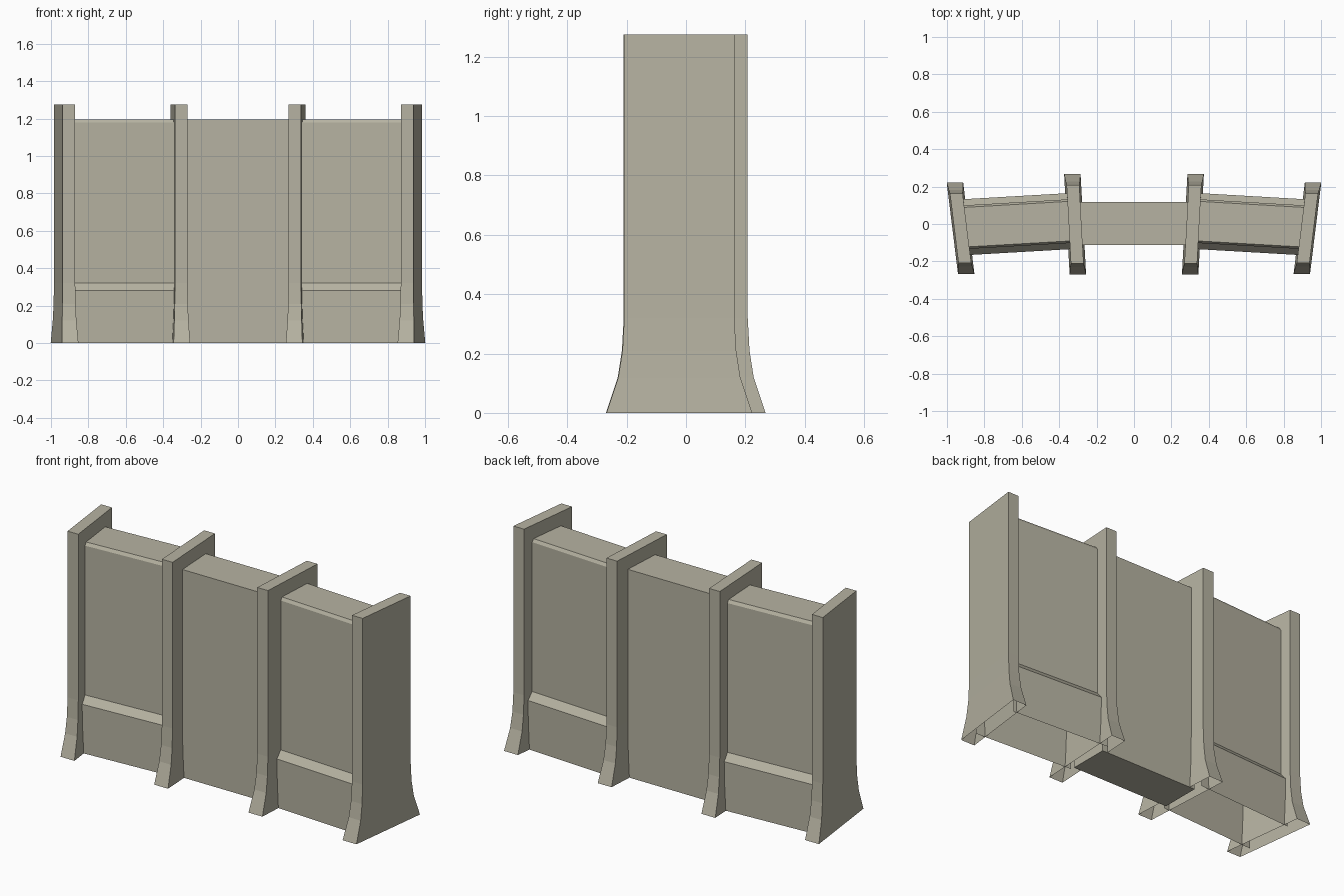
import bpy, bmesh

if "Cube" in bpy.data.objects:
    bpy.data.objects.remove(bpy.data.objects["Cube"])

stone = bpy.data.materials.new("beige stone")
stone.diffuse_color = (0.47, 0.45, 0.36, 1)
stone.use_nodes = True
stone.node_tree.nodes["Principled BSDF"].inputs["Base Color"].default_value = stone.diffuse_color


def make(name, rings, close_bottom=False, cap_top=False, wrap=True):
    """Skin a list of equal-length point rings."""
    bm = bmesh.new()
    vs = [[bm.verts.new(p) for p in r] for r in rings]
    n = len(vs[0])
    for a, b in zip(vs, vs[1:]):
        for i in range(n if wrap else n - 1):
            j = (i + 1) % n
            bm.faces.new((a[i], a[j], b[j], b[i]))
    if close_bottom:
        bm.faces.new(vs[0][::-1])
    if cap_top:
        bm.faces.new(vs[-1])
    # outward from the middle of the model part
    mid = sum((v.co for v in bm.verts), bm.verts[:][0].co * 0) / len(bm.verts)
    bm.normal_update()
    for f in bm.faces:
        if (f.calc_center_median() - mid).dot(f.normal) < 0:
            f.normal_flip()
    me = bpy.data.meshes.new(name)
    bm.to_mesh(me)
    bm.free()
    me.materials.append(stone)
    ob = bpy.data.objects.new(name, me)
    bpy.context.collection.objects.link(ob)
    return ob


# flare of the foot: height, extra reach front and back, extra half width
FLARE = [(0, 0.06, 0.01), (0.12, 0.02, 0.004), (0.21, 0.006, 0.001),
         (0.32, 0, 0), (1.275, 0, 0)]


def buttress(name, s, x0, slope, front, back):
    """Upright rib with flared foot, splayed outward to the back, open below."""
    rings = []
    for z, reach, wide in FLARE:
        h = 0.034 + wide
        f, b = front - reach, back + reach
        rings.append([(s * (x0 + slope * y + dx), y, z)
                      for dx, y in ((-h, f), (h, f), (h, b), (-h, b))])
    make(name, rings, cap_top=True)


# side panel section: half thickness, height (plinth, ledge, bevelled top)
SECTION = [(0.15, 0), (0.15, 0.28), (0.117, 0.32), (0.117, 1.178), (0.106, 1.195)]
outline = [(-t, z) for t, z in SECTION] + [(t, z) for t, z in reversed(SECTION)]


def side_panel(name, s):
    """Wall panel angled back slightly, open at the bottom and ends."""
    rings = []
    for x in (0.315, 0.925):
        yc = 0.0155 - 0.0577 * (x - 0.34)
        rings.append([(s * x, yc + y, z) for y, z in outline])
    make(name, rings, wrap=False)


for side, s in (("left", -1), ("right", 1)):
    buttress("outer_buttress_" + side, s, 0.930, 0.123, -0.208, 0.163)
    buttress("inner_buttress_" + side, s, 0.315, 0.055, -0.210, 0.208)
    side_panel("side_panel_" + side, s)

# plain middle panel
make("center_panel",
     [[(x, y, z) for x, y in ((-0.31, -0.112), (0.31, -0.112), (0.31, 0.118), (-0.31, 0.118))]
      for z in (0, 1.195)], close_bottom=True, cap_top=True)
